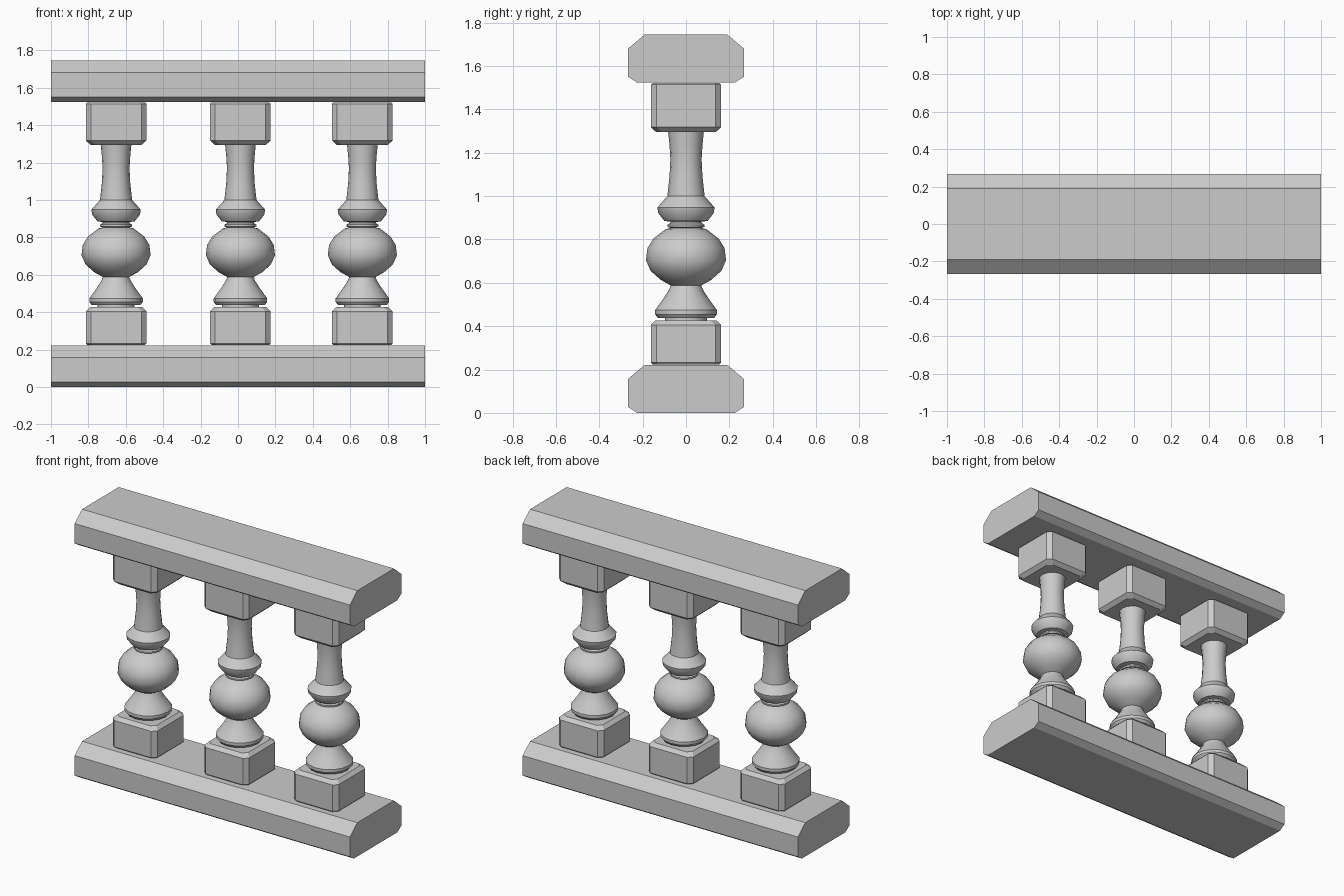
import bpy, bmesh, math
from math import radians, sin, cos, pi

if "Cube" in bpy.data.objects:
    bpy.data.objects.remove(bpy.data.objects["Cube"])


def make_object(name, bm):
    bmesh.ops.recalc_face_normals(bm, faces=bm.faces)
    mesh = bpy.data.meshes.new(name)
    bm.to_mesh(mesh)
    bm.free()
    obj = bpy.data.objects.new(name, mesh)
    bpy.context.collection.objects.link(obj)
    return obj


def loft(bm, rings):
    """Skin a list of equal-length closed rings and cap both ends."""
    vs = [[bm.verts.new(p) for p in r] for r in rings]
    n = len(vs[0])
    for a, b in zip(vs, vs[1:]):
        for i in range(n):
            j = (i + 1) % n
            bm.faces.new((a[i], a[j], b[j], b[i]))
    bm.faces.new(vs[0][::-1])
    bm.faces.new(vs[-1])


def rail(name, z):
    # Chamfered cross-section run along x
    half = [(0.225, 0.0), (0.267, 0.027), (0.267, 0.157), (0.19, 0.222)]
    section = half + [(-y, h) for y, h in reversed(half)]
    bm = bmesh.new()
    loft(bm, [[(x, y, z + h) for y, h in section] for x in (-1, 1)])
    return make_object(name, bm)


def block(name, x, levels):
    # Square block with chamfered upright corners; levels are (half width, z)
    rings = []
    for w, z in levels:
        c = w - 0.027
        rings.append([(x + a, b, z) for a, b in (
            (w, -c), (w, c), (c, w), (-c, w),
            (-w, c), (-w, -c), (-c, -w), (c, -w))])
    bm = bmesh.new()
    loft(bm, rings)
    return make_object(name, bm)


# Turned profile (radius, z)
PROFILE = [
    (0.098, 0.415), (0.098, 0.438), (0.130, 0.438), (0.143, 0.455), (0.143, 0.474),
    (0.106, 0.525), (0.080, 0.565), (0.070, 0.588),
    (0.117, 0.614), (0.163, 0.655), (0.185, 0.705), (0.178, 0.760),
    (0.150, 0.805), (0.094, 0.848), (0.070, 0.853),
    (0.085, 0.858), (0.085, 0.868), (0.072, 0.876), (0.072, 0.882),
    (0.100, 0.886), (0.128, 0.922), (0.132, 0.948), (0.086, 1.000),
    (0.076, 1.090), (0.072, 1.170), (0.076, 1.235), (0.083, 1.305)]


def baluster(name, x, sides=16):
    bm = bmesh.new()
    loft(bm, [[(x + r * cos(2 * pi * i / sides), r * sin(2 * pi * i / sides), z)
               for i in range(sides)] for r, z in PROFILE])
    obj = make_object(name, bm)
    bpy.ops.object.select_all(action='DESELECT')
    obj.select_set(True)
    bpy.context.view_layer.objects.active = obj
    bpy.ops.object.shade_smooth_by_angle(angle=radians(32))
    return obj


# Rails
rail("bottom_rail", 0.0)
rail("top_rail", 1.524)

# Three balusters with their end blocks
for i, x in enumerate((-0.652, 0.013, 0.665), 1):
    block(f"lower_block_{i}", x, [(0.154, 0.224), (0.162, 0.232), (0.162, 0.405), (0.140, 0.427)])
    block(f"upper_block_{i}", x, [(0.137, 1.295), (0.162, 1.318), (0.162, 1.514), (0.154, 1.522)])
    baluster(f"baluster_{i}", x)
